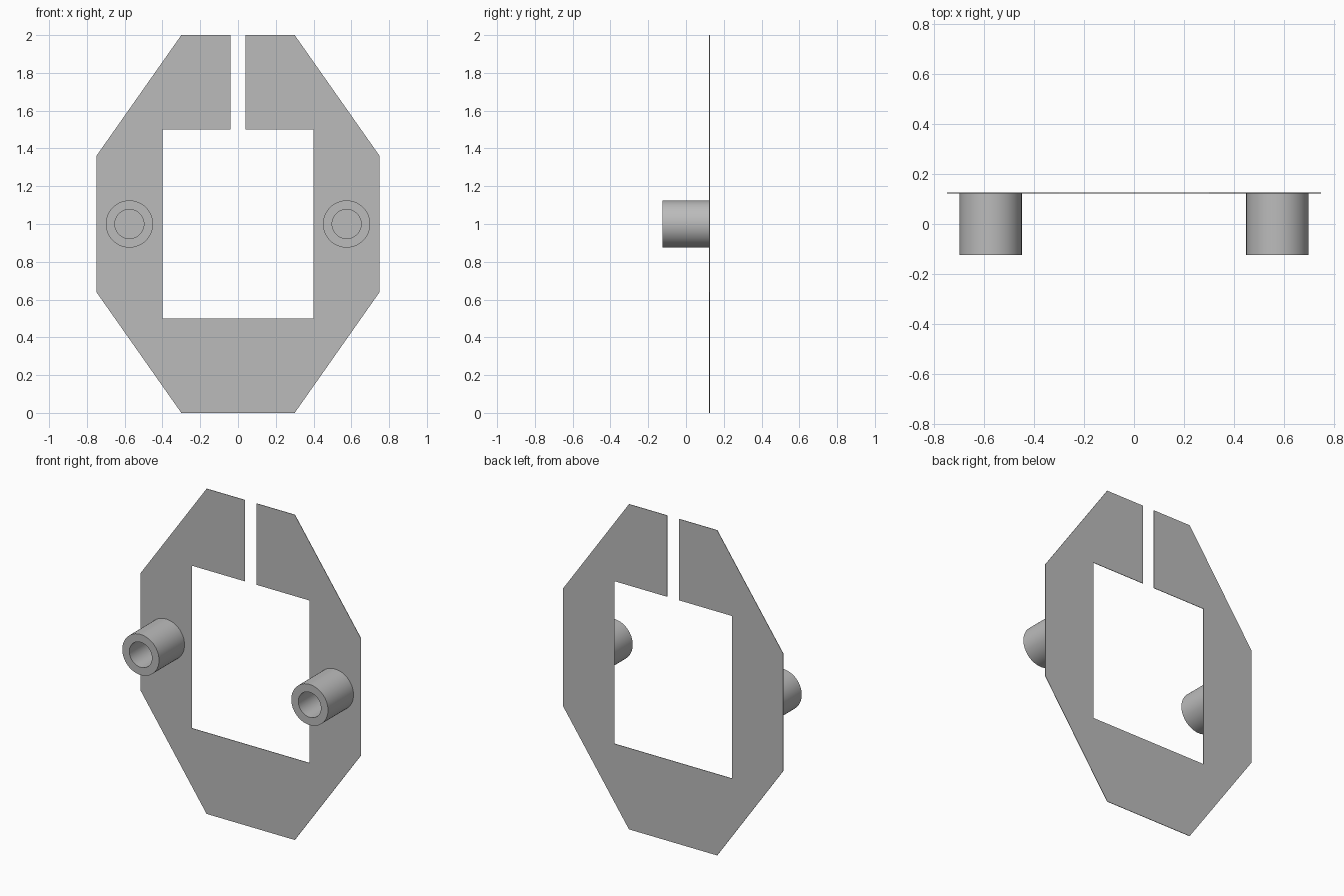
import bpy, bmesh, math
from mathutils import Vector

cube = bpy.data.objects.get("Cube")
if cube:
    bpy.data.objects.remove(cube, do_unlink=True)

BACK, FRONT, THICK = 0.126, -0.125, 0.003

grey = bpy.data.materials.new("plain_grey")
grey.use_nodes = True
colour = (0.5, 0.5, 0.5, 1)
grey.diffuse_color = colour
grey.node_tree.nodes["Principled BSDF"].inputs["Base Color"].default_value = colour


def add_object(name, bm):
    bmesh.ops.recalc_face_normals(bm, faces=bm.faces)
    mesh = bpy.data.meshes.new(name)
    bm.to_mesh(mesh)
    bm.free()
    mesh.materials.append(grey)
    obj = bpy.data.objects.new(name, mesh)
    bpy.context.collection.objects.link(obj)
    return obj


# Thin split plate: half outline from the slot round to the bottom, mirrored
outer = [(0.04, 2), (0.3, 2), (0.75, 1.36), (0.75, 0.64), (0.3, 0)]
inner = [(0.4, 0.5), (0.4, 1.5), (0.04, 1.5)]
mirror = lambda pts: [(-x, z) for x, z in reversed(pts)]
outline = outer + mirror(outer) + mirror(inner) + inner

bm = bmesh.new()
face = bm.faces.new([bm.verts.new((x, BACK, z)) for x, z in outline])
extruded = bmesh.ops.extrude_face_region(bm, geom=[face], use_keep_orig=True)
moved = [v for v in extruded["geom"] if isinstance(v, bmesh.types.BMVert)]
bmesh.ops.translate(bm, verts=moved, vec=(0, -THICK, 0))
add_object("split_plate", bm)


# Hollow round post standing on the front of the plate
def add_post(name, x, radius=0.125, bore=0.077, sides=64):
    bm = bmesh.new()
    base = BACK - THICK
    profile = [(radius, base), (radius, FRONT), (bore, FRONT), (bore, base)]
    verts = [bm.verts.new((x + r, y, 1)) for r, y in profile]
    edges = [bm.edges.new((verts[i], verts[(i + 1) % 4])) for i in range(4)]
    bmesh.ops.spin(bm, geom=verts + edges, cent=Vector((x, 0, 1)),
                   axis=(0, 1, 0), angle=math.tau, steps=sides)
    bmesh.ops.remove_doubles(bm, verts=bm.verts, dist=0.0001)
    obj = add_object(name, bm)
    bpy.ops.object.select_all(action="DESELECT")
    obj.select_set(True)
    bpy.context.view_layer.objects.active = obj
    bpy.ops.object.shade_smooth_by_angle(angle=math.radians(40))


for name, side in (("left_post", 1), ("right_post", -1)):
    add_post(name, side * 0.575)
